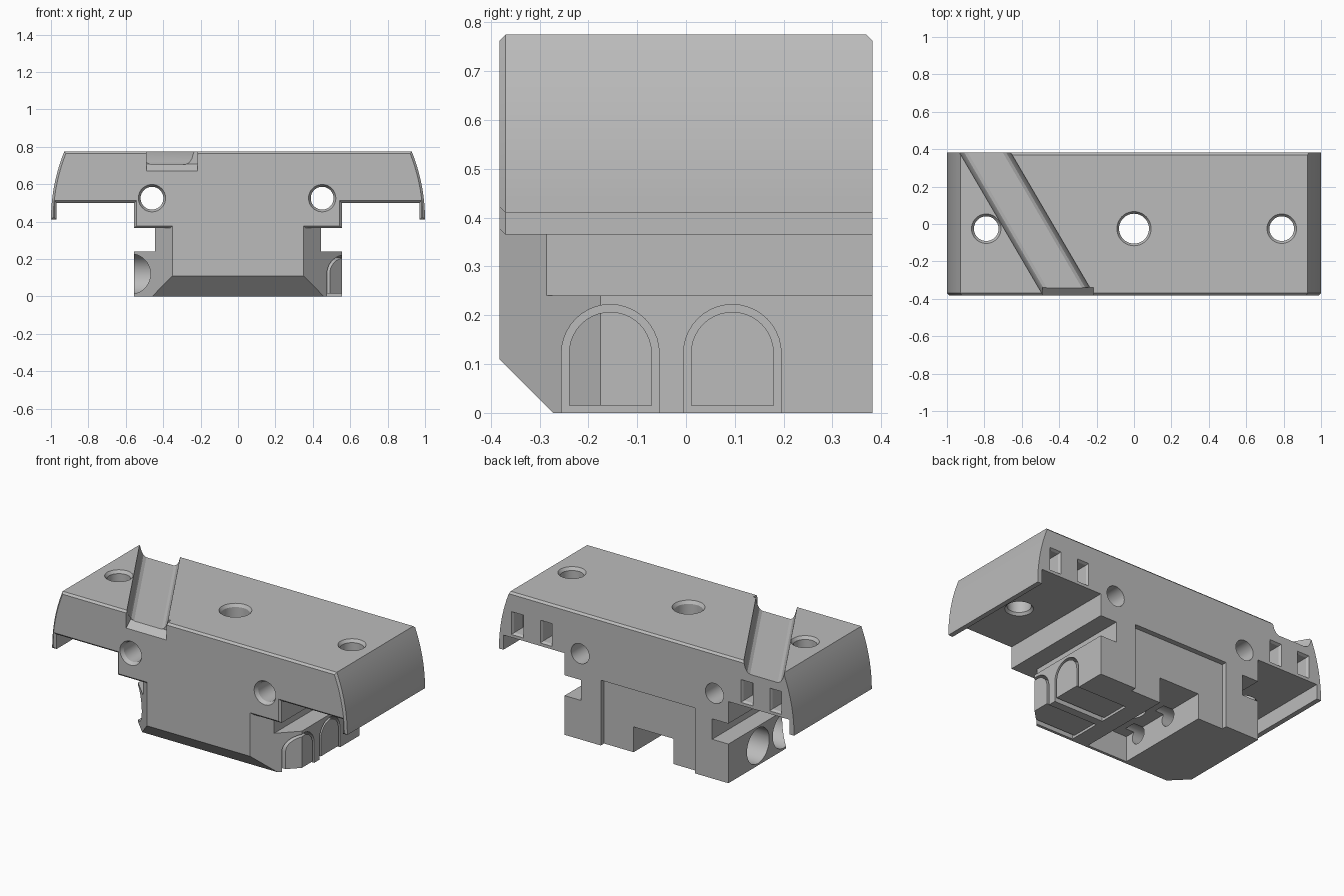
import bpy, bmesh, math
from math import sin, cos, pi, radians

cube = bpy.data.objects.get("Cube")
if cube:
    bpy.data.objects.remove(cube, do_unlink=True)

grey = bpy.data.materials.new("plain grey")
grey.use_nodes = True
grey.diffuse_color = (0.5, 0.5, 0.5, 1)
grey.node_tree.nodes["Principled BSDF"].inputs["Base Color"].default_value = (0.5, 0.5, 0.5, 1)

AXES = {"x": lambda u, v, t: (t, u, v),
        "y": lambda u, v, t: (u, t, v),
        "z": lambda u, v, t: (u, v, t)}


def loft(name, axis, rings):
    """Object skinned through rings of (u, v, t) points along an axis."""
    bm = bmesh.new()
    loops = [[bm.verts.new(AXES[axis](*p)) for p in ring] for ring in rings]
    n = len(loops[0])
    for a, b in zip(loops, loops[1:]):
        for i in range(n):
            j = (i + 1) % n
            bm.faces.new((a[i], a[j], b[j], b[i]))
    bm.faces.new(loops[0])
    bm.faces.new(loops[-1])
    bmesh.ops.recalc_face_normals(bm, faces=bm.faces)
    mesh = bpy.data.meshes.new(name)
    bm.to_mesh(mesh)
    bm.free()
    mesh.materials.append(grey)
    obj = bpy.data.objects.new(name, mesh)
    bpy.context.collection.objects.link(obj)
    return obj


def prism(name, axis, pts, a, b, shear=0):
    return loft(name, axis, [[(u + shear * t, v, t) for u, v in pts] for t in (a, b)])


def box(name, x0, x1, y0, y1, z0, z1):
    return prism(name, "z", [(x0, y0), (x1, y0), (x1, y1), (x0, y1)], z0, z1)


def turned(name, axis, u, v, steps, n=40):
    """Round cutter; steps are (position along axis, radius)."""
    return loft(name, axis, [[(u + r * cos(2 * pi * i / n), v + r * sin(2 * pi * i / n), t)
                              for i in range(n)] for t, r in steps])


def combine(obj, others, operation):
    for other in others:
        mod = obj.modifiers.new(other.name, "BOOLEAN")
        mod.operation, mod.solver, mod.object = operation, "EXACT", other
        other.hide_render = True
    dg = bpy.context.evaluated_depsgraph_get()
    mesh = bpy.data.meshes.new_from_object(obj.evaluated_get(dg))
    obj.modifiers.clear()
    obj.data = mesh
    for other in others:
        bpy.data.objects.remove(other, do_unlink=True)


def arch(yc, r, bottom, spring=0.122, n=20):
    return [(yc - r, bottom), (yc + r, bottom)] + [
        (yc + r * cos(pi * i / n), spring + r * sin(pi * i / n)) for i in range(n + 1)]


FRONT, BACK, TOP = -0.382, 0.382, 0.775

# Upper housing: curved flanks, hanging lips and stepped underside
R, n = 0.97, 12
end = math.asin((TOP - 0.41) / R)
half = [(0.555, 0.365), (0.555, 0.5), (0.97, 0.5), (0.97, 0.41)]
half += [(1 - R + R * cos(end * i / n), 0.41 + R * sin(end * i / n)) for i in range(n + 1)]
profile = half + [(-x, z) for x, z in reversed(half)]
body = prism("housing", "y", profile, FRONT, BACK)

# Chamfer the front outline and the rear top edge
bm = bmesh.new()
bm.from_mesh(body.data)
edges = [e for e in bm.edges if all(abs(v.co.y - FRONT) < 0.001 for v in e.verts)
         or all(v.co.y > 0.38 and v.co.z > TOP - 0.001 for v in e.verts)]
bmesh.ops.bevel(bm, geom=edges, offset=0.012, segments=1, affect="EDGES", clamp_overlap=True)
bm.to_mesh(body.data)
bm.free()

# Lower block with angled front corners
PLAN = [(-0.35, FRONT), (0.35, FRONT), (0.555, -0.175), (0.555, BACK),
        (-0.555, BACK), (-0.555, -0.175)]
lower = prism("lower_block", "z", PLAN, 0, 0.43)
cuts = [prism("toe_chamfer", "x", [(FRONT - 0.1, -0.1), (FRONT + 0.21, -0.1),
                                   (FRONT - 0.1, 0.21)], -0.8, 0.8)]
for s in (-1, 1):
    xs = sorted((s * 0.445, s * 0.7))
    cuts.append(box("side_notch", *xs, -0.6, 0.6, 0.24, 0.365))
combine(lower, cuts, "DIFFERENCE")
combine(body, [lower], "UNION")

# Vertical through holes with countersunk mouths
cuts = [turned("centre_hole", "z", 0, -0.025,
               [(0.05, 0.08), (0.757, 0.08), (0.785, 0.098)])]
for x in (-0.79, 0.79):
    cuts.append(turned("end_hole", "z", x, -0.025,
                       [(0.49, 0.086), (0.515, 0.066), (0.757, 0.066), (0.785, 0.086)]))

# Horizontal through holes
for x in (-0.46, 0.45):
    cuts.append(turned("cross_hole", "y", x, 0.525,
                       [(-0.4, 0.083), (-0.36, 0.061), (0.5, 0.061)]))

# Rear slots, with a chamfered mouth
for x in (-0.875, -0.68, 0.68, 0.875):
    rings = [[(x + sx * (0.032 + g), 0.588 + sz * (0.062 + g), y)
              for sx, sz in ((-1, -1), (1, -1), (1, 1), (-1, 1))]
             for y, g in ((0.28, 0), (0.367, 0), (0.39, 0.012))]
    cuts.append(loft("rear_slot", "y", rings))

# Diagonal top groove and its sloped front outlet
groove = [(0, 0.9), (0, 0.772), (0.012, 0.735), (0.026, 0.715), (0.045, 0.706),
          (0.232, 0.706), (0.25, 0.715), (0.264, 0.735), (0.275, 0.772), (0.275, 0.9)]
cuts.append(prism("groove", "y", [(x - 0.71, z) for x, z in groove], -0.6, 0.6, shear=-0.585))
cuts.append(prism("groove_outlet", "x", [(-0.34, 0.708), (-0.34, 0.8), (-0.42, 0.8),
                                         (-0.42, 0.637)], -0.49, -0.217))

# Rear panel recess and underside channel
cuts.append(box("rear_panel", -0.33, 0.31, 0.35, 0.5, -0.1, 0.4))
cuts.append(box("channel", -0.16, 0.11, -0.255, 0.5, -0.1, 0.155))

# Round sockets on one flank, arched pockets on the other
for y in (-0.155, 0.095):
    cuts.append(turned("socket", "x", y, 0.12,
                       [(-0.7, 0.108), (-0.27, 0.108), (-0.269, 0.05), (-0.1, 0.05)]))
    cuts.append(prism("arch_pocket", "x", arch(y, 0.1, -0.1), 0.22, 0.7))
combine(body, cuts, "DIFFERENCE")
parts = [body]

# Arched plugs sitting in the pockets with a small gap
for name, y in (("front_plug", -0.155), ("rear_plug", 0.095)):
    plug = prism(name, "x", arch(y, 0.085, 0.015), 0.215, 0.7)
    combine(plug, [prism("plug_trim", "z", PLAN, -0.2, 0.5)], "INTERSECT")
    parts.append(plug)

for obj in parts:
    bpy.ops.object.select_all(action="DESELECT")
    obj.select_set(True)
    bpy.context.view_layer.objects.active = obj
    bpy.ops.object.shade_smooth_by_angle(angle=radians(25))
